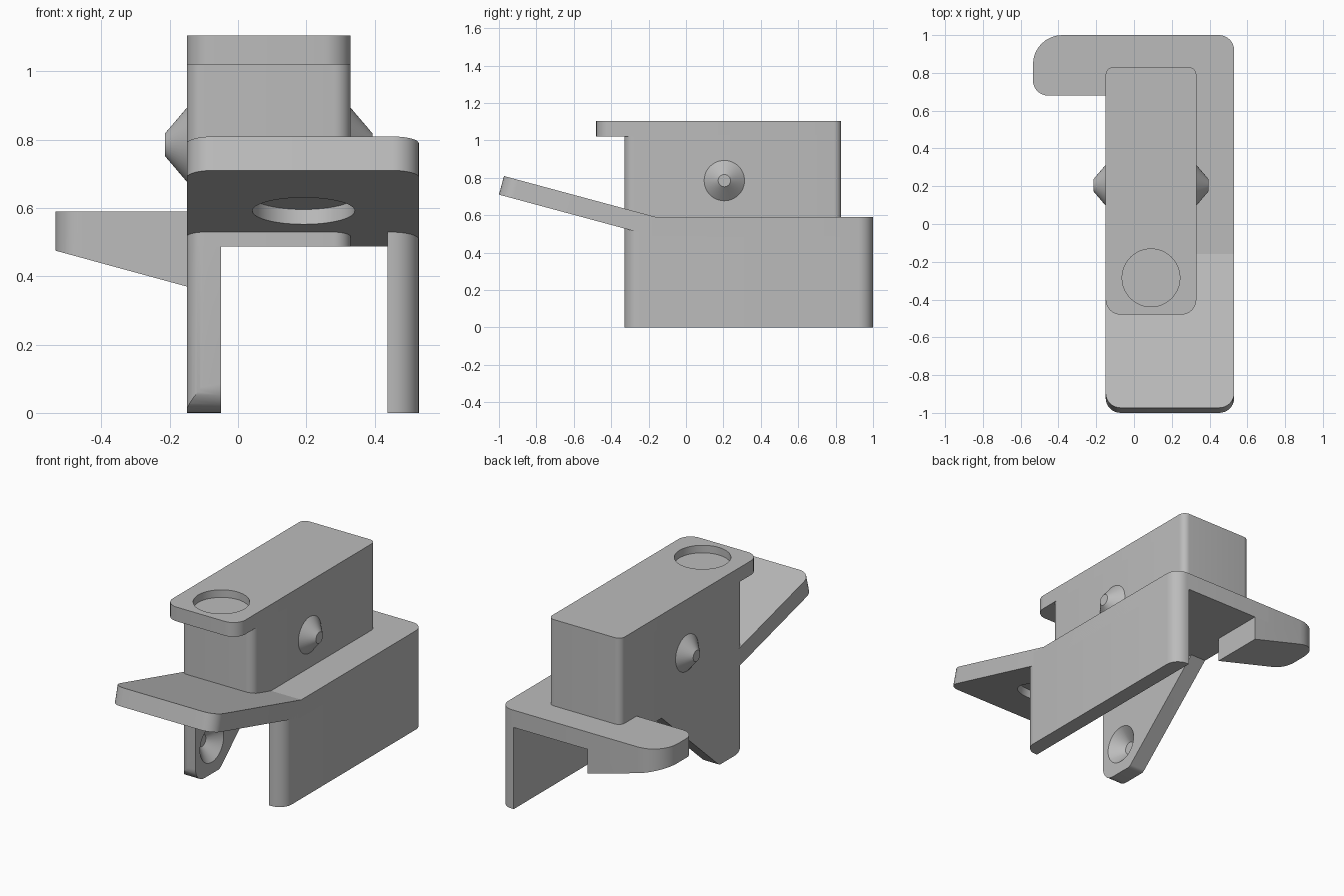
import bpy, bmesh, math
from mathutils import Matrix, Vector

cube = bpy.data.objects.get("Cube")
if cube:
    bpy.data.objects.remove(cube, do_unlink=True)

grey = bpy.data.materials.new("plain grey")
grey.use_nodes = True
colour = (0.5, 0.5, 0.5, 1)
grey.diffuse_color = colour
grey.node_tree.nodes["Principled BSDF"].inputs["Base Color"].default_value = colour


def fillet(corners, steps=8):
    """Turn (a, b, radius) corners into an outline with round corners."""
    out = []
    for i, (a, b, r) in enumerate(corners):
        p = Vector((a, b))
        if r == 0:
            out.append(p)
            continue
        d1 = (Vector(corners[i - 1][:2]) - p).normalized()
        d2 = (Vector(corners[(i + 1) % len(corners)][:2]) - p).normalized()
        half = d1.angle(d2) / 2
        centre = p + (d1 + d2).normalized() * r / math.sin(half)
        start = p + d1 * r / math.tan(half) - centre
        end = p + d2 * r / math.tan(half) - centre
        turn = math.atan2(start.x * end.y - start.y * end.x, start.dot(end))
        for k in range(steps + 1):
            out.append(centre + Matrix.Rotation(turn * k / steps, 2) @ start)
    return out


def prism(name, corners, low, high, matrix=Matrix(), floor=None):
    """Extrude a rounded outline; floor(x) can tilt the underside."""
    bm = bmesh.new()
    outline = fillet(corners)
    bottom = [bm.verts.new((p.x, p.y, floor(p.x) if floor else low)) for p in outline]
    top = [bm.verts.new((p.x, p.y, high)) for p in outline]
    bm.faces.new(bottom)
    bm.faces.new(top)
    for i in range(len(outline)):
        bm.faces.new((bottom[i - 1], bottom[i], top[i], top[i - 1]))
    bmesh.ops.recalc_face_normals(bm, faces=bm.faces)
    bm.transform(matrix)
    mesh = bpy.data.meshes.new(name)
    bm.to_mesh(mesh)
    bm.free()
    obj = bpy.data.objects.new(name, mesh)
    bpy.context.collection.objects.link(obj)
    mesh.materials.append(grey)
    return obj


def cone(name, r1, r2, depth, location, rotation=(0, 0, 0)):
    bpy.ops.mesh.primitive_cone_add(vertices=48, radius1=r1, radius2=r2, depth=depth,
                                    location=location, rotation=rotation)
    obj = bpy.context.object
    obj.name = name
    obj.data.materials.append(grey)
    return obj


def combine(obj, tool, operation):
    """Apply a boolean and drop the helper."""
    tool.hide_render = True
    mod = obj.modifiers.new("cut", 'BOOLEAN')
    mod.operation, mod.solver, mod.object = operation, 'EXACT', tool
    bpy.context.view_layer.objects.active = obj
    bpy.ops.object.modifier_apply(modifier=mod.name)
    bpy.data.objects.remove(tool, do_unlink=True)


# Shared edges
left, right, side, back, front = -0.15, 0.33, 0.53, 1.0, -0.33
deck_low, deck_top, body_top = 0.487, 0.59, 1.105
quarter = math.pi / 2
parts = []

# Upright body with overhanging lip and a shallow round recess
body_plan = [(left, front, 0.05), (right, front, 0.05), (right, 0.83, 0.04), (left, 0.83, 0.04)]
parts.append(prism("body", body_plan, deck_low, 1.03))
lip = prism("top_lip", [(left, -0.48, 0.08), (right, -0.48, 0.08),
                        (right, 0.83, 0.04), (left, 0.83, 0.04)], 1.02, body_top)
combine(lip, cone("lip_cutter", 0.153, 0.153, 0.09, (0.09, -0.285, body_top)), 'DIFFERENCE')
parts.append(lip)

# Conical studs on both sides of the body
for name, x, way in (("left_stud", right, 1), ("right_stud", left, -1)):
    parts.append(cone(name, 0.108, 0.033, 0.064, (x + way * 0.032, 0.205, 0.785),
                      (0, way * quarter, 0)))

# Deck and long side wall
parts.append(prism("deck", [(left, -0.183, 0), (side, -0.183, 0),
                            (side, back, 0.08), (left, back, 0)], deck_low, deck_top))
parts.append(prism("side_wall", [(0.437, front, 0), (side, front, 0.08),
                                 (side, back, 0.08), (0.437, back, 0)], 0, deck_top))

# Rising front ramp with a recess in its underside
tilt = math.radians(-15.1)
place = Matrix.Translation((0, -1, 0.71)) @ Matrix.Rotation(tilt, 4, 'X')
ramp = prism("front_ramp", [(left, 0, 0.08), (side, 0, 0.08), (side, 0.844, 0), (left, 0.844, 0)],
             0, 0.103, place)
combine(ramp, cone("ramp_cutter", 0.15, 0.15, 0.09, place @ Vector((0.192, 0.456, 0)),
                   (tilt, 0, 0)), 'DIFFERENCE')
parts.append(ramp)

# Side arm with a sloping underside
parts.append(prism("side_arm", [(-0.535, 0.68, 0.08), (-0.05, 0.68, 0),
                                (-0.05, back, 0), (-0.535, back, 0.155)],
                   0, deck_top, floor=lambda x: 0.37 - (x - left) * 0.273))

# Tapered leg with a conical socket on its inner face
sideways = Matrix(((0, 0, 1, 0), (1, 0, 0, 0), (0, 1, 0, 0), (0, 0, 0, 1)))
leg = prism("leg", [(front, 0.52, 0), (front, 0, 0.085), (-0.1, 0, 0.04), (0.48, 0.52, 0)],
            left, -0.05, sideways)
column = prism("leg_trim", [(left, front, 0.05), (0.2, front, 0), (0.2, back, 0), (left, back, 0)],
               -0.1, 0.7)
combine(leg, column, 'INTERSECT')
combine(leg, cone("socket_cutter", 0.115, 0.036, 0.068, (-0.081, -0.175, 0.18),
                  (0, -quarter, 0)), 'DIFFERENCE')
parts.append(leg)

# Smooth the round surfaces and keep the edges crisp
bpy.ops.object.select_all(action='DESELECT')
for obj in parts:
    obj.select_set(True)
bpy.context.view_layer.objects.active = parts[0]
bpy.ops.object.shade_smooth_by_angle(angle=math.radians(30))
